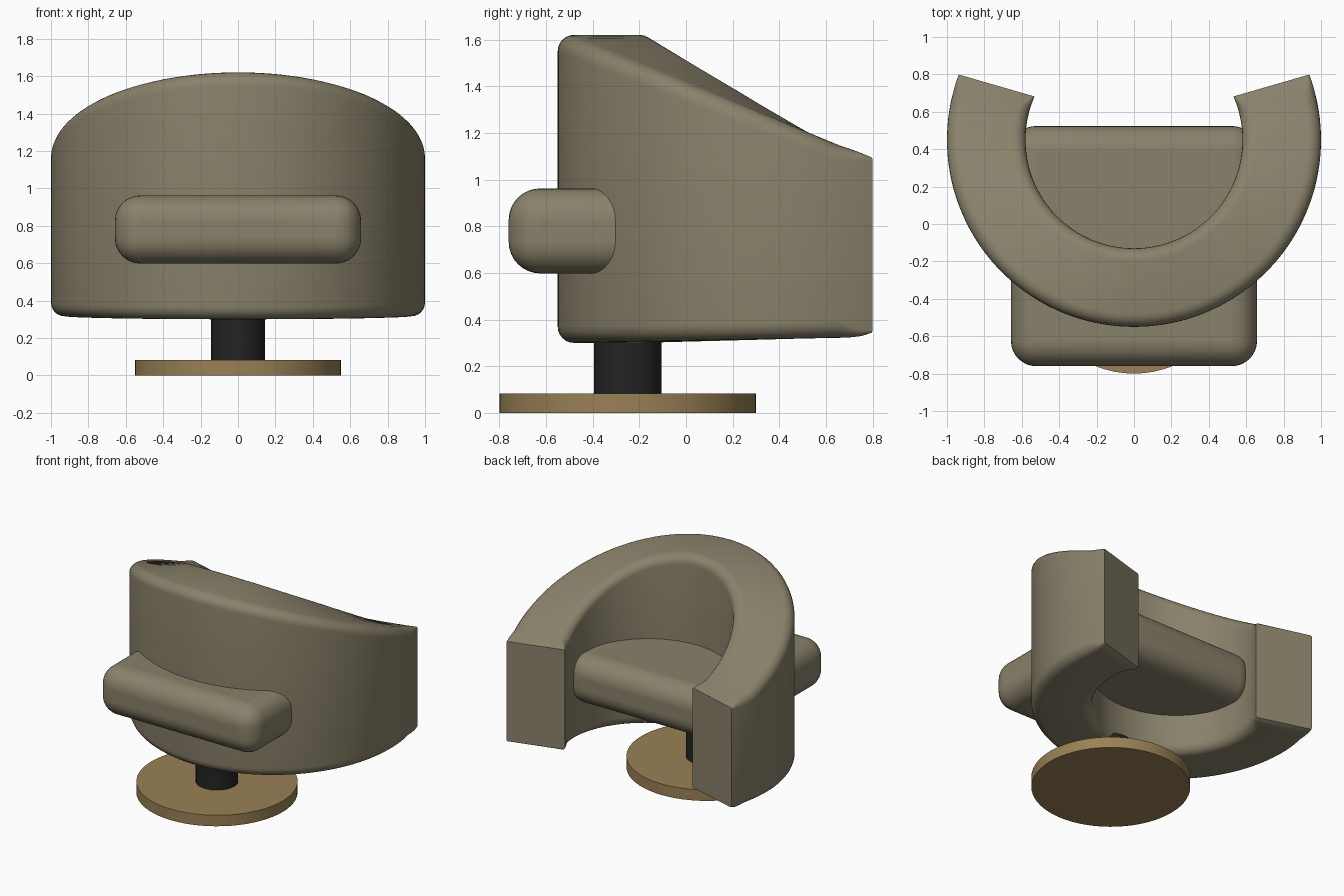
import bpy, bmesh
from math import sin, cos, pi, radians

cube = bpy.data.objects.get("Cube")
if cube:
    bpy.data.objects.remove(cube, do_unlink=True)


def material(name, rgb):
    m = bpy.data.materials.new(name)
    m.use_nodes = True
    m.diffuse_color = (*rgb, 1)
    bsdf = m.node_tree.nodes["Principled BSDF"]
    bsdf.inputs["Base Color"].default_value = (*rgb, 1)
    return m


fabric = material("taupe fabric", (0.25, 0.22, 0.145))
wood = material("warm wood", (0.32, 0.22, 0.09))
metal = material("black metal", (0.017, 0.017, 0.017))


def finish(obj, mat):
    obj.data.materials.append(mat)
    bpy.ops.object.select_all(action="DESELECT")
    bpy.context.view_layer.objects.active = obj
    obj.select_set(True)
    bpy.ops.object.shade_smooth_by_angle(angle=radians(35))


def cylinder(name, radius, z0, z1, mat):
    bpy.ops.mesh.primitive_cylinder_add(
        vertices=64, radius=radius, depth=z1 - z0, location=(0, -0.25, (z0 + z1) / 2))
    obj = bpy.context.object
    obj.name = name
    finish(obj, mat)


def rounded_section(inner, outer, low, high, r, steps=6):
    """Counter-clockwise rounded rectangle as (radius, height) pairs."""
    corners = [(outer - r, low + r, -pi / 2), (outer - r, high - r, 0),
               (inner + r, high - r, pi / 2), (inner + r, low + r, pi)]
    return [(cx + r * cos(a + k / steps * pi / 2), cz + r * sin(a + k / steps * pi / 2))
            for cx, cz, a in corners for k in range(steps + 1)]


# Wraparound shell: a rounded section swept round an arc, sloping to the arms
INNER, OUTER, CENTRE_Y = 0.58, 1.0, 0.45
params = [i / 40 - 1 for i in range(81)]
params = [-0.985] + params + [0.985]
params.sort()
bm = bmesh.new()
rings = []
for t in params:
    angle = radians(110.4) * t
    tip = max(0, (abs(t) - 0.93) / 0.07)
    high = 1.62 - 0.39 * (1 - cos(angle)) + 0.015 * tip * (1 - tip)
    low = 0.30 + 0.018 * (1 - cos(angle)) + 0.02 * tip ** 3
    ring = []
    for radius, z in rounded_section(INNER, OUTER, low, high, 0.07 - 0.06 * tip):
        inward = (OUTER - radius) / (OUTER - INNER)
        a = t * radians(110.4 + 3.1 * inward)
        ring.append(bm.verts.new((radius * sin(a), CENTRE_Y - radius * cos(a), z)))
    rings.append(ring)
n = len(rings[0])
for r0, r1 in zip(rings, rings[1:]):
    for j in range(n):
        k = (j + 1) % n
        bm.faces.new((r0[j], r0[k], r1[k], r1[j]))
bm.faces.new(rings[0])
bm.faces.new(rings[-1][::-1])
bmesh.ops.recalc_face_normals(bm, faces=bm.faces)
mesh = bpy.data.meshes.new("back_and_arms")
bm.to_mesh(mesh)
bm.free()
shell = bpy.data.objects.new("back_and_arms", mesh)
bpy.context.collection.objects.link(shell)
finish(shell, fabric)

# Seat cushion running through the back
bpy.ops.mesh.primitive_cube_add(size=1, location=(0, -0.118, 0.78))
seat = bpy.context.object
seat.name = "seat_cushion"
seat.scale = (1.316, 1.284, 0.364)
bpy.ops.object.transform_apply(location=False, rotation=False, scale=True)
bevel = seat.modifiers.new("rounding", "BEVEL")
bevel.width = 0.135
bevel.segments = 8
finish(seat, fabric)

# Pedestal
cylinder("base_disc", 0.55, 0, 0.083, wood)
cylinder("column", 0.145, 0.08, 0.35, metal)
